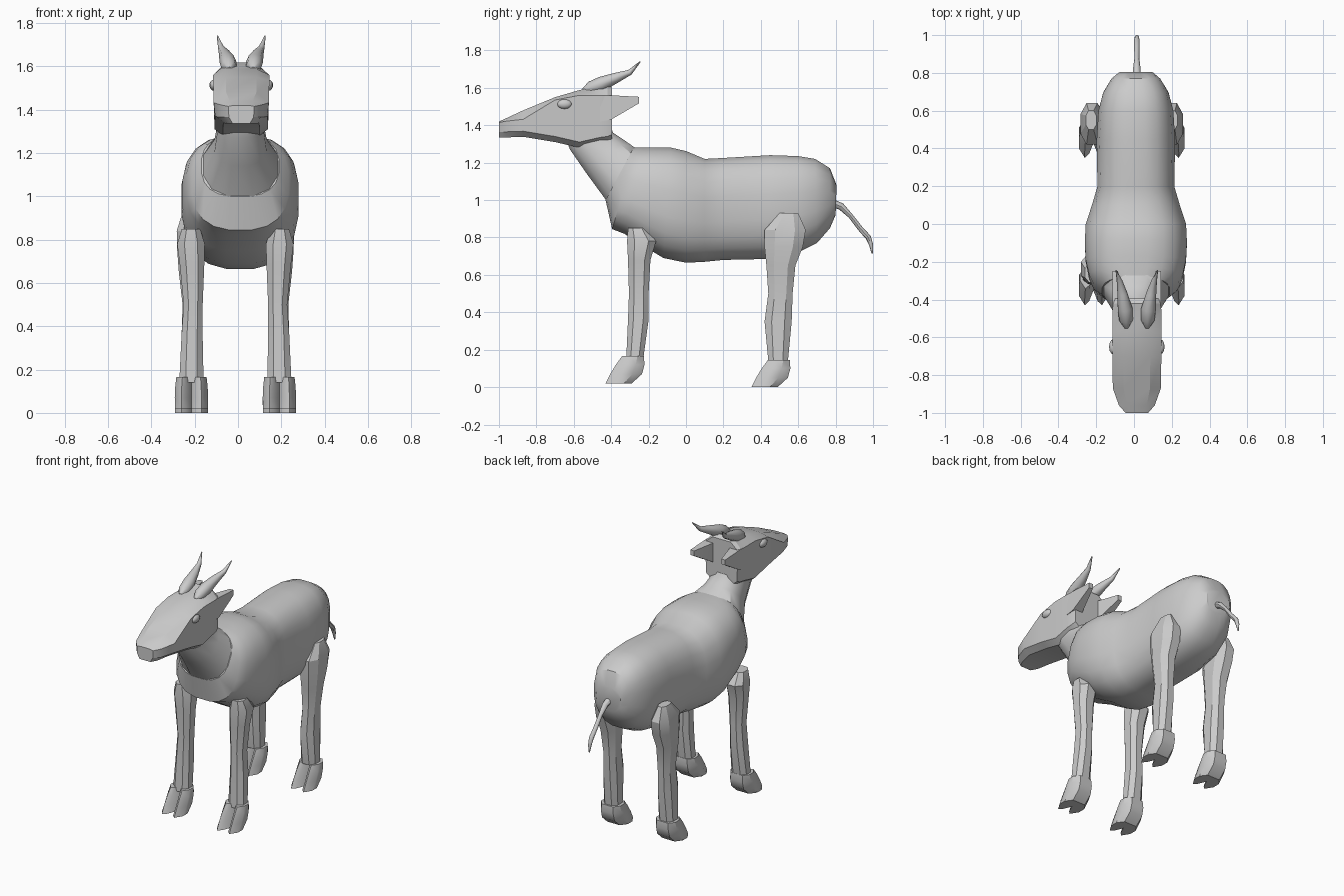
import bpy, bmesh
from math import sin, cos, pi
from mathutils import Vector


def loft(name, rings, angle=30):
    """Skin a list of equal-length point rings and cap both ends."""
    bm = bmesh.new()
    vs = [[bm.verts.new(p) for p in r] for r in rings]
    n = len(rings[0])
    for a, b in zip(vs, vs[1:]):
        for i in range(n):
            j = (i + 1) % n
            bm.faces.new((a[i], a[j], b[j], b[i]))
    bm.faces.new(vs[0])
    bm.faces.new(vs[-1])
    bmesh.ops.recalc_face_normals(bm, faces=bm.faces)
    me = bpy.data.meshes.new(name)
    bm.to_mesh(me)
    bm.free()
    ob = bpy.data.objects.new(name, me)
    bpy.context.collection.objects.link(ob)
    bpy.ops.object.select_all(action='DESELECT')
    ob.select_set(True)
    bpy.context.view_layer.objects.active = ob
    bpy.ops.object.shade_smooth_by_angle(angle=angle * pi / 180)
    return ob


def spow(v, e):
    return abs(v) ** e * (1 if v >= 0 else -1)


def oval(y1, z1, y2, z2, cx, w, n=20, power=2.0):
    """Super-ellipse ring between two side-view points, half width w."""
    a, b = Vector((cx, y1, z1)), Vector((cx, y2, z2))
    mid, half = (a + b) / 2, (b - a) / 2
    pts = []
    for i in range(n):
        t = 2 * pi * (i + 0.5) / n
        pts.append(mid + half * spow(cos(t), 2 / power) / cos(pi / n) ** (2 / power)
                   + Vector((w * spow(sin(t), 2 / power), 0, 0)))
    return pts


def tube(name, path, n=8):
    """Tapered round tube through (point, radius) pairs."""
    P = [Vector(p) for p, _ in path]
    rings = []
    for i, (_, r) in enumerate(path):
        d = (P[min(i + 1, len(P) - 1)] - P[max(i - 1, 0)]).normalized()
        u = d.cross(Vector((1, 0, 0))).normalized()
        v = d.cross(u)
        rings.append([P[i] + r * (u * cos(2 * pi * k / n) + v * sin(2 * pi * k / n))
                      for k in range(n)])
    return loft(name, rings, 45)


# Torso: bottom y,z / top y,z / half width, rump to chest
torso = [(0.80, 0.92, 0.805, 1.08, 0.09), (0.77, 0.85, 0.77, 1.17, 0.13),
         (0.70, 0.77, 0.69, 1.22, 0.175), (0.60, 0.72, 0.60, 1.235, 0.20),
         (0.43, 0.685, 0.45, 1.24, 0.21), (0.20, 0.68, 0.20, 1.225, 0.205),
         (0.10, 0.67, 0.10, 1.22, 0.235), (0.00, 0.665, 0.00, 1.262, 0.268),
         (-0.12, 0.69, -0.08, 1.28, 0.273), (-0.22, 0.75, -0.17, 1.28, 0.268),
         (-0.33, 0.82, -0.23, 1.28, 0.25), (-0.395, 0.845, -0.265, 1.28, 0.225),
         (-0.43, 1.00, -0.28, 1.28, 0.18)]
loft("torso", [oval(a, b, c, d, 0.01, w, 20, 2.6) for a, b, c, d, w in torso], 35)

# Neck
neck = [(-0.40, 0.95, -0.24, 1.26, 0.19), (-0.435, 1.01, -0.28, 1.285, 0.175),
        (-0.53, 1.14, -0.33, 1.32, 0.125), (-0.62, 1.27, -0.39, 1.36, 0.11),
        (-0.64, 1.32, -0.41, 1.42, 0.10)]
loft("neck", [oval(a, b, c, d, 0.012, w, 12, 2.4) for a, b, c, d, w in neck], 35)

# Head: y, crown z, side edge z, jaw z, half width
HX = 0.015
head = [(-1.0, 1.42, 1.415, 1.335, 0.06), (-0.96, 1.438, 1.422, 1.335, 0.095),
        (-0.87, 1.48, 1.432, 1.338, 0.127), (-0.70, 1.55, 1.535, 1.31, 0.13),
        (-0.57, 1.588, 1.56, 1.28, 0.13), (-0.46, 1.61, 1.56, 1.305, 0.13),
        (-0.42, 1.618, 1.558, 1.31, 0.127), (-0.395, 1.60, 1.555, 1.32, 0.12)]


def head_ring(y, zt, zs, zb, w):
    half = [(0.55 * w, zt), (w, zs), (0.95 * w, zb + 0.03), (0.65 * w, zb)]
    return [(HX + x, y, z) for x, z in half] + [(HX - x, y, z) for x, z in reversed(half)]


loft("head", [head_ring(*h) for h in head], 25)

for s, side in ((-1, "left"), (1, "right")):
    # Ear: wedge running back from the side of the head
    ear = [(-0.46, 0.05, 0.128, 1.42, 1.56), (-0.40, 0.06, 0.128, 1.43, 1.56),
           (-0.25, 0.10, 0.128, 1.518, 1.552)]
    loft(side + "_ear", [[(HX + s * a, y, z1), (HX + s * b, y, z1), (HX + s * b, y, z2),
                          (HX + s * a, y, z2)] for y, a, b, z1, z2 in ear], 20)

    # Eye
    bpy.ops.mesh.primitive_uv_sphere_add(segments=12, ring_count=8, radius=1,
                                         location=(HX + s * 0.125, -0.65, 1.513))
    eye = bpy.context.object
    eye.name = side + "_eye"
    eye.scale = (0.022, 0.04, 0.026)
    bpy.ops.object.shade_smooth()

    # Horn
    tube(side + "_horn", [((HX + s * x, y, z), r) for x, y, z, r in (
        (0.055, -0.55, 1.585, 0.012), (0.057, -0.51, 1.598, 0.036),
        (0.062, -0.45, 1.622, 0.039), (0.076, -0.37, 1.655, 0.027),
        (0.092, -0.30, 1.683, 0.015), (0.110, -0.245, 1.74, 0.003))])

    # Legs: front y, back y, z, x offset, half width
    cx = -0.012
    legs = {
        "front": [(-0.31, -0.21, 0.85, 0.205, 0.045), (-0.315, -0.16, 0.78, 0.205, 0.068),
                  (-0.31, -0.19, 0.68, 0.20, 0.06), (-0.305, -0.20, 0.50, 0.195, 0.047),
                  (-0.31, -0.20, 0.36, 0.20, 0.052), (-0.32, -0.23, 0.14, 0.203, 0.06)],
        "back": [(0.50, 0.60, 0.93, 0.215, 0.03), (0.42, 0.64, 0.84, 0.21, 0.065),
                 (0.42, 0.625, 0.75, 0.205, 0.068), (0.43, 0.585, 0.65, 0.205, 0.06),
                 (0.44, 0.57, 0.50, 0.20, 0.047), (0.42, 0.565, 0.35, 0.20, 0.052),
                 (0.44, 0.545, 0.14, 0.203, 0.055)]}
    # Cloven hoof outline: across, forward
    half = [(0.6, 0), (1, 0.3), (1, 0.65), (0.6, 1), (0.3, 0.85)]
    plan = half + [(0, 0.45)] + [(-u, v) for u, v in reversed(half)]
    for end, rings in legs.items():
        loft(f"{end}_{side}_leg", [oval(a, z, b, z, cx + s * x, w, 8, 2.4)
                                   for a, b, z, x, w in rings], 25)
        oy, oz = (0, 0.02) if end == "front" else (0.78, 0.0)
        hoof = [(-0.29, -0.43, 0.0, 0.076), (-0.235, -0.405, 0.05, 0.077),
                (-0.222, -0.375, 0.10, 0.075), (-0.225, -0.342, 0.145, 0.07)]
        loft(f"{end}_{side}_hoof", [[(cx + s * 0.203 + u * w, oy + b + (f - b) * v, oz + z)
                                     for u, v in plan] for b, f, z, w in hoof], 35)

# Tail
tube("tail", [((0.015, y, z), r) for y, z, r in (
    (0.78, 0.985, 0.022), (0.83, 0.965, 0.019), (0.88, 0.915, 0.013),
    (0.93, 0.85, 0.014), (0.975, 0.80, 0.015), (0.99, 0.76, 0.011), (0.996, 0.715, 0.004))])
